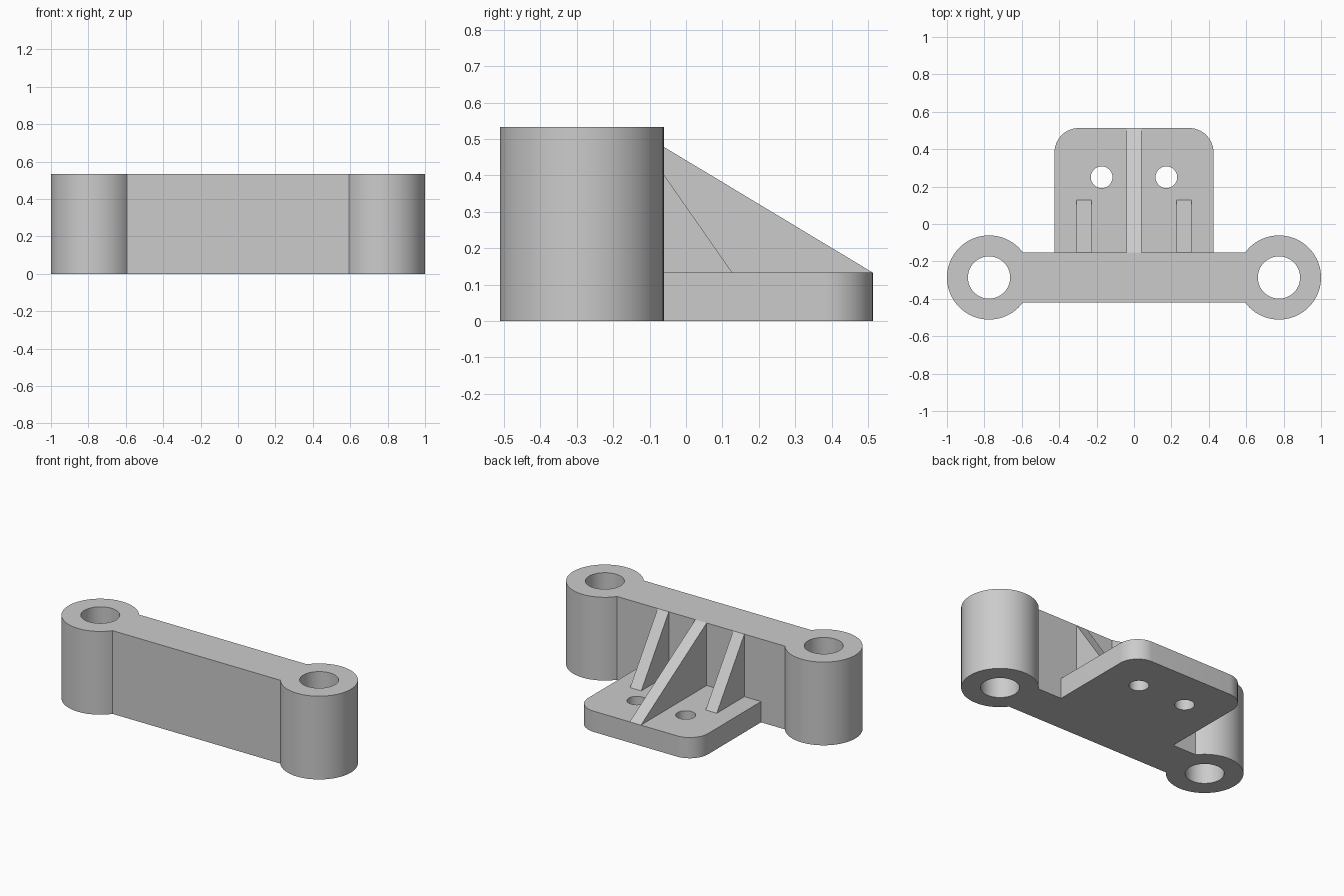
import bpy, bmesh
from math import sin, cos, asin, pi, radians
from mathutils import Vector

cube = bpy.data.objects.get("Cube")
if cube:
    bpy.data.objects.remove(cube)

HEIGHT, FLOOR = 0.533, 0.133          # bar height, foot plate thickness
BAR_Y, BAR_HALF = -0.286, 0.134       # bar centre line and half depth
BACK = BAR_Y + BAR_HALF               # rear face of the bar
BOSS_X, BOSS_R, BORE_R = 0.775, 0.225, 0.113
PLATE_X, PLATE_Y, CORNER = 0.425, 0.513, 0.13
SINK = 0.04                           # overlap between fused parts

grey = bpy.data.materials.new("light grey")
grey.use_nodes = True
grey.diffuse_color = (0.6, 0.6, 0.6, 1)
grey.node_tree.nodes["Principled BSDF"].inputs["Base Color"].default_value = (0.6, 0.6, 0.6, 1)


def arc(cx, cy, r, start, end, steps):
    angles = [start + (end - start) * i / steps for i in range(steps + 1)]
    return [(cx + r * cos(a), cy + r * sin(a)) for a in angles]


def circle(cx, cy, r, steps=64):
    return arc(cx, cy, r, 0, 2 * pi, steps)[:-1]


def prism(name, loops, place, direction):
    """Fill the outline (first loop) minus holes (other loops) and extrude it."""
    bm = bmesh.new()
    edges = []
    for loop in loops:
        verts = [bm.verts.new(place(a, b)) for a, b in loop]
        edges += [bm.edges.new((v, verts[i - 1])) for i, v in enumerate(verts)]
    bmesh.ops.triangle_fill(bm, edges=edges, use_beauty=True)
    out = bmesh.ops.extrude_face_region(bm, geom=bm.faces[:], use_keep_orig=True)
    moved = [g for g in out["geom"] if isinstance(g, bmesh.types.BMVert)]
    bmesh.ops.translate(bm, verts=moved, vec=Vector(direction))
    bmesh.ops.recalc_face_normals(bm, faces=bm.faces[:])
    mesh = bpy.data.meshes.new(name)
    bm.to_mesh(mesh)
    bm.free()
    mesh.materials.append(grey)
    obj = bpy.data.objects.new(name, mesh)
    bpy.context.collection.objects.link(obj)
    return obj


def upright(name, loops, height):
    return prism(name, loops, lambda x, y: (x, y, 0), (0, 0, height))


def rib(name, x0, x1, end_y):
    """Triangular gusset from the top of the bar down to the foot plate."""
    outline = [(BACK - SINK, FLOOR - SINK), (end_y - SINK, FLOOR - SINK),
               (end_y, FLOOR), (BACK, HEIGHT), (BACK - SINK, HEIGHT - SINK)]
    return prism(name, [outline], lambda y, z: (x0, y, z), (x1 - x0, 0, 0))


# Bar with a round bored boss at each end
a = asin(BAR_HALF / BOSS_R)
outline = (arc(BOSS_X, BAR_Y, BOSS_R, a - pi, pi - a, 60)
           + arc(-BOSS_X, BAR_Y, BOSS_R, a, 2 * pi - a, 60))
bores = [circle(s * BOSS_X, BAR_Y, BORE_R) for s in (-1, 1)]
body = upright("bracket_body", [outline] + bores, HEIGHT)

# Foot plate with rounded rear corners and two screw holes
cx, cy = PLATE_X - CORNER, PLATE_Y - CORNER
outline = ([(-PLATE_X, BACK - SINK), (PLATE_X, BACK - SINK)]
           + arc(cx, cy, CORNER, 0, pi / 2, 16)
           + arc(-cx, cy, CORNER, pi / 2, pi, 16))
screws = [circle(s * 0.173, 0.25, 0.058, 48) for s in (-1, 1)]
parts = [upright("foot_plate", [outline] + screws, FLOOR)]

# Long centre rib and two short side ribs
parts.append(rib("centre_rib", -0.04, 0.04, PLATE_Y))
parts.append(rib("left_rib", 0.228, 0.307, 0.127))
parts.append(rib("right_rib", -0.307, -0.228, 0.127))

# Fuse everything into one solid
bpy.ops.object.select_all(action='DESELECT')
body.select_set(True)
bpy.context.view_layer.objects.active = body
for part in parts:
    fuse = body.modifiers.new("fuse " + part.name, 'BOOLEAN')
    fuse.operation, fuse.solver, fuse.object = 'UNION', 'EXACT', part
    bpy.ops.object.modifier_apply(modifier=fuse.name)
    bpy.data.objects.remove(part)

bpy.ops.object.shade_smooth_by_angle(angle=radians(30))
